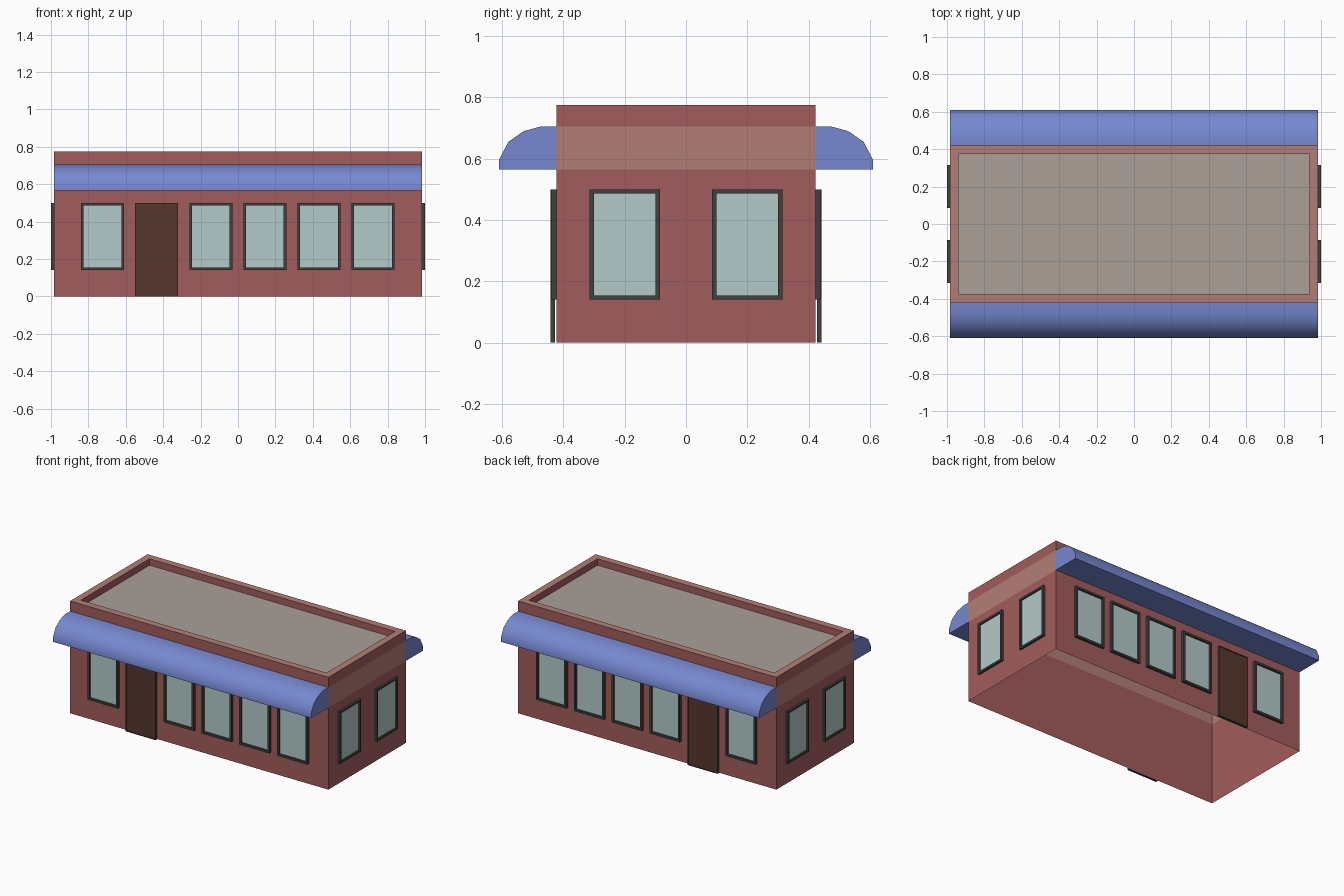
import bpy, bmesh, math
from mathutils import Matrix, Vector

if "Cube" in bpy.data.objects:
    bpy.data.objects.remove(bpy.data.objects["Cube"])

HX, HY, TOP = 0.985, 0.422, 0.775      # body half sizes and height
BAND = (0.565, 0.705)                  # trim band heights


def material(name, rgb):
    m = bpy.data.materials.new(name)
    m.diffuse_color = [(c / 255) ** 2.2 for c in rgb] + [1]
    m.use_nodes = True
    m.node_tree.nodes["Principled BSDF"].inputs["Base Color"].default_value = m.diffuse_color
    return m


BRICK = material("brick", (160, 93, 92))
TRIM = material("pale_brick", (178, 125, 117))
ROOF = material("roof_grey", (168, 158, 150))
BLUE = material("awning_blue", (117, 135, 207))
FRAME = material("frame_dark", (66, 66, 62))
GLASS = material("glass", (178, 200, 199))
WOOD = material("door_brown", (86, 58, 49))


def finish(bm, name, mats):
    mesh = bpy.data.meshes.new(name)
    bm.to_mesh(mesh)
    bm.free()
    ob = bpy.data.objects.new(name, mesh)
    bpy.context.collection.objects.link(ob)
    for m in mats:
        mesh.materials.append(m)
    return ob


def ring(bm, hx, hy, z):
    return [bm.verts.new((sx * hx, sy * hy, z))
            for sx, sy in ((-1, -1), (1, -1), (1, 1), (-1, 1))]


def bridge(bm, a, b, mat):
    n = len(a)
    for i in range(n):
        j = (i + 1) % n
        bm.faces.new((a[i], a[j], b[j], b[i])).material_index = mat


# Building shell: open underneath, banded walls, parapet and sunken roof
bm = bmesh.new()
levels = [(HX, HY, 0), (HX, HY, BAND[0]), (HX, HY, BAND[1]), (HX, HY, TOP),
          (0.937, 0.374, TOP), (0.937, 0.374, TOP - 0.045)]
rings = [ring(bm, *lv) for lv in levels]
for a, b, mat in zip(rings, rings[1:], (0, 1, 0, 1, 0)):
    bridge(bm, a, b, mat)
bm.faces.new(rings[-1]).material_index = 2
finish(bm, "building_shell", [BRICK, TRIM, ROOF])

# Awnings along front and back: profile (distance from centre, height)
PROFILE = [(HY, 0.565), (0.61, 0.565), (0.61, 0.597), (0.58, 0.655),
           (0.53, 0.690), (0.475, 0.705), (HY, 0.705)]
for side, label in ((-1, "front"), (1, "back")):
    bm = bmesh.new()
    ends = [[bm.verts.new((x, side * y, z)) for y, z in PROFILE]
            for x in (-HX, HX)]
    bridge(bm, ends[0], ends[1], 0)
    for end in ends:
        bm.faces.new(end)
    bmesh.ops.recalc_face_normals(bm, faces=bm.faces)
    ob = finish(bm, label + "_awning", [BLUE])
    bpy.ops.object.select_all(action='DESELECT')
    ob.select_set(True)
    bpy.context.view_layer.objects.active = ob
    bpy.ops.object.shade_smooth_by_angle(angle=math.radians(40))


def opening(name, angle, wall, u, z0, z1, depth, border, panel_mat, panel_depth, gap=0.0):
    """Raised frame with an inset panel; u runs along the wall, -y is outward."""
    bm = bmesh.new()
    w = 0.115

    def loop(inset, d):
        return [bm.verts.new((u + sx * (w - inset), -wall - d, z))
                for sx, z in ((-1, z0 + inset), (1, z0 + inset),
                              (1, z1 - inset), (-1, z1 - inset))]
    loops = [loop(0, gap), loop(0, depth), loop(border, depth), loop(border, panel_depth)]
    for a, b in zip(loops, loops[1:]):
        bridge(bm, a, b, 0)
    bm.faces.new(loops[-1]).material_index = 1
    if gap:
        bm.faces.new(loops[0][::-1])
    bmesh.ops.transform(bm, matrix=Matrix.Rotation(angle, 4, 'Z'), verts=bm.verts)
    finish(bm, name, [FRAME, panel_mat])


# Front and back rows: five windows and a door, mirrored front to back
for label, angle, s in (("front", 0, 1), ("back", math.pi, -1)):
    for i in range(6):
        u = s * (-0.724 + 0.2892 * i)
        if i == 1:
            opening(label + "_door", angle, HY, u, 0, 0.5, 0.020, 0.006, WOOD, 0.017, 0.005)
        else:
            opening(f"{label}_window_{i}", angle, HY, u, 0.14, 0.5, 0.019, 0.014, GLASS, 0.006)

# End walls: two windows each
for label, angle in (("right", math.pi / 2), ("left", -math.pi / 2)):
    for i, u in enumerate((-0.2, 0.2)):
        opening(f"{label}_window_{i}", angle, HX, u, 0.14, 0.5, 0.015, 0.014, GLASS, 0.005)
